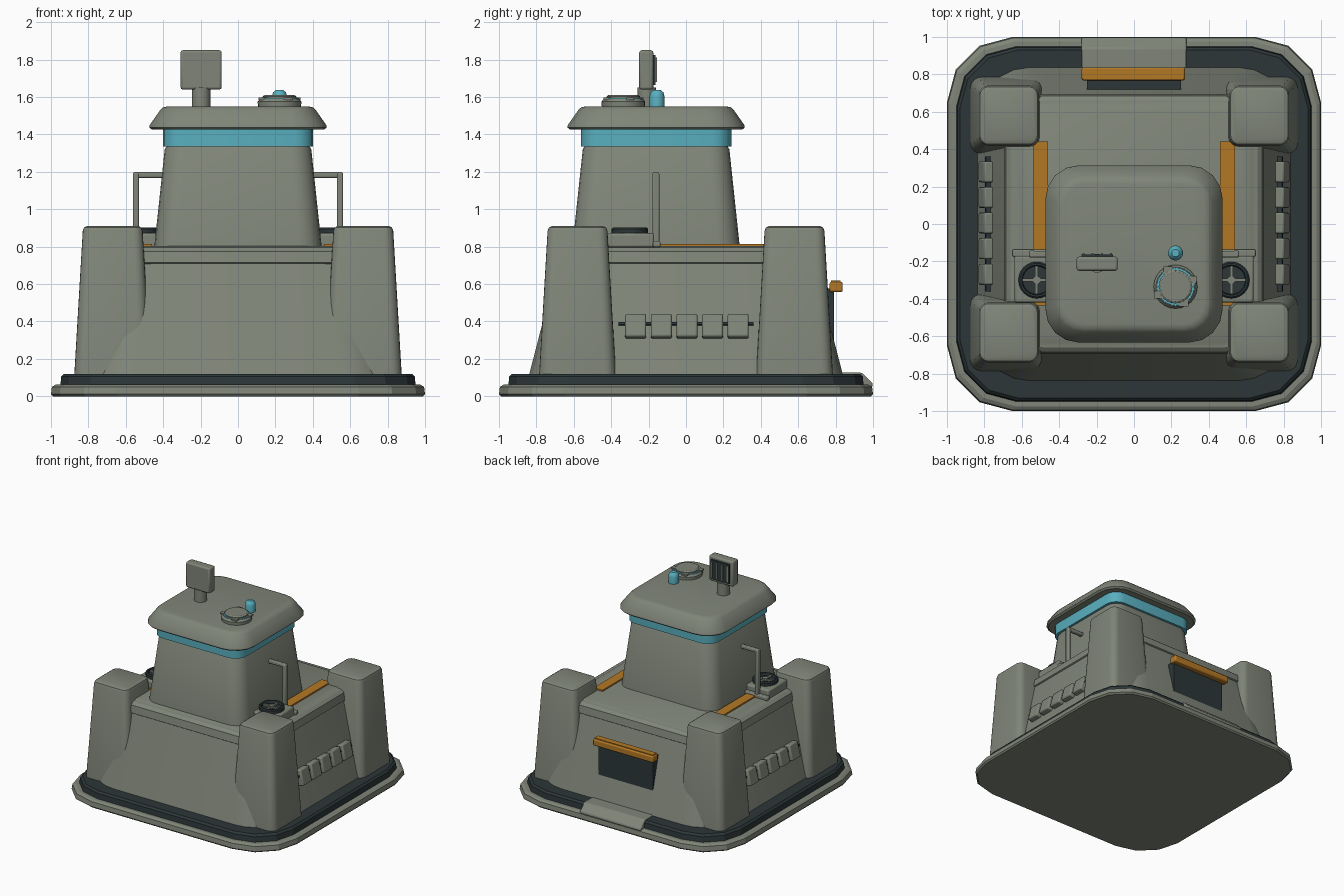
import bpy, bmesh, math
from mathutils import Matrix

cube = bpy.data.objects.get("Cube")
if cube:
    bpy.data.objects.remove(cube, do_unlink=True)


def material(name, rgb):
    m = bpy.data.materials.new(name)
    m.use_nodes = True
    m.diffuse_color = (*rgb, 1)
    m.node_tree.nodes["Principled BSDF"].inputs["Base Color"].default_value = (*rgb, 1)
    return m


GREY = material("grey_green", (0.215, 0.235, 0.19))
DARK = material("dark_slate", (0.025, 0.037, 0.04))
ORANGE = material("amber", (0.45, 0.19, 0.018))
BLUE = material("light_blue", (0.1, 0.43, 0.52))


def finish(name, bm, mat, bevel=0.0, smooth=True):
    bmesh.ops.recalc_face_normals(bm, faces=bm.faces)
    mesh = bpy.data.meshes.new(name)
    bm.to_mesh(mesh)
    bm.free()
    mesh.materials.append(mat)
    ob = bpy.data.objects.new(name, mesh)
    bpy.context.collection.objects.link(ob)
    if bevel:
        mod = ob.modifiers.new("soft_edges", 'BEVEL')
        mod.width = bevel
        mod.segments = 2
    if smooth:
        bpy.ops.object.select_all(action='DESELECT')
        ob.select_set(True)
        bpy.context.view_layer.objects.active = ob
        bpy.ops.object.shade_smooth_by_angle(angle=math.radians(32))
    return ob


def loft(name, rings, mat, cx=0, cy=0, seg=5, smooth=True):
    """Rounded square tower; each ring is (height, half width, corner radius)."""
    bm = bmesh.new()
    loops = []
    for z, h, r in rings:
        loop = []
        for q, (sx, sy) in enumerate(((1, 1), (-1, 1), (-1, -1), (1, -1))):
            for i in range(seg + 1):
                a = math.pi / 2 * (q + i / seg)
                loop.append(bm.verts.new((cx + sx * (h - r) + r * math.cos(a),
                                          cy + sy * (h - r) + r * math.sin(a), z)))
        loops.append(loop)
    n = len(loops[0])
    for a, b in zip(loops, loops[1:]):
        for i in range(n):
            j = (i + 1) % n
            bm.faces.new((a[i], a[j], b[j], b[i]))
    bm.faces.new(loops[0])
    bm.faces.new(loops[-1])
    return finish(name, bm, mat, smooth=smooth)


def box(name, x, y, z, mat, bevel=0.0, tilt=0.0):
    """Box from (min, max) ranges, optionally leaning about the y axis."""
    bm = bmesh.new()
    bmesh.ops.create_cube(bm, size=1)
    for v in bm.verts:
        v.co = [(hi - lo) * c for c, (lo, hi) in zip(v.co, (x, y, z))]
    bmesh.ops.rotate(bm, verts=bm.verts, matrix=Matrix.Rotation(tilt, 3, 'Y'))
    bmesh.ops.translate(bm, verts=bm.verts, vec=[sum(r) / 2 for r in (x, y, z)])
    return finish(name, bm, mat, bevel, bevel > 0)


def lathe(name, profile, mat, x, y, seg=24):
    """Turned part; profile is (radius, height) from bottom to top."""
    bm = bmesh.new()
    verts = [bm.verts.new((r, 0, z)) for r, z in [(0, profile[0][1])] + profile + [(0, profile[-1][1])]]
    edges = [bm.edges.new(p) for p in zip(verts, verts[1:])]
    bmesh.ops.spin(bm, geom=verts + edges, cent=(0, 0, 0), axis=(0, 0, 1),
                   angle=math.tau, steps=seg)
    bmesh.ops.remove_doubles(bm, verts=bm.verts, dist=0.0005)
    bmesh.ops.translate(bm, verts=bm.verts, vec=(x, y, 0))
    return finish(name, bm, mat)


# Foundation and skirt
loft("base_slab", [(0, 0.99, 0.35), (0.012, 1, 0.35), (0.05, 0.995, 0.35), (0.062, 0.975, 0.34)],
     GREY, seg=3, smooth=False)
loft("dark_skirt", [(0.055, 0.95, 0.32), (0.105, 0.945, 0.32), (0.12, 0.93, 0.31)],
     DARK, seg=3, smooth=False)

# Sloped main body and its deck
loft("main_body", [(0.11, 0.84, 0.28), (0.71, 0.685, 0.22)], GREY)
loft("deck_cap", [(0.705, 0.68, 0.2), (0.715, 0.695, 0.2), (0.775, 0.685, 0.2), (0.795, 0.66, 0.18),
                  (0.797, 0.635, 0.16), (0.803, 0.625, 0.16)], GREY)

# Corner pillars
for sx, side in ((1, "left"), (-1, "right")):
    for sy, end in ((-1, "front"), (1, "back")):
        loft(f"pillar_{end}_{side}",
             [(0.12, 0.205, 0.06), (0.885, 0.16, 0.05), (0.902, 0.153, 0.045), (0.91, 0.138, 0.035)],
             GREY, sx * 0.67, sy * 0.58)

# Cabin, window band and roof
CY = -0.16
loft("cabin", [(0.795, 0.448, 0.12), (1.32, 0.392, 0.11), (1.34, 0.38, 0.1)], GREY, 0, CY)
loft("window_band", [(1.335, 0.402, 0.1), (1.44, 0.402, 0.1)], BLUE, 0, CY, seg=4)
loft("roof", [(1.425, 0.46, 0.17), (1.437, 0.474, 0.18), (1.45, 0.472, 0.18), (1.53, 0.416, 0.14),
              (1.545, 0.4, 0.13), (1.55, 0.375, 0.11)], GREY, 0, CY, seg=4)
for i in (-1, 0, 1):
    box("roof_slot", (i * 0.03 - 0.005, i * 0.03 + 0.005), (0.282, 0.292), (1.47, 1.473), DARK)

# Sensor panel on the roof
lathe("sensor_post", [(0.05, 1.54), (0.05, 1.65)], GREY, -0.197, -0.21)
box("sensor_panel", (-0.307, -0.087), (-0.25, -0.175), (1.64, 1.85), GREY, 0.012)
box("sensor_screen", (-0.282, -0.112), (-0.176, -0.162), (1.665, 1.825), DARK)
for i in range(4):
    x = -0.27 + i * 0.0487
    box("sensor_slat", (x - 0.005, x + 0.005), (-0.17, -0.156), (1.68, 1.81), GREY)

# Roof hatch and beacon
lathe("hatch_ring", [(0.115, 1.545), (0.117, 1.575), (0.105, 1.59)], GREY, 0.222, -0.335)
lathe("hatch_glow", [(0.103, 1.585), (0.1, 1.594)], BLUE, 0.222, -0.335)
lathe("hatch_lid", [(0.09, 1.585), (0.09, 1.603), (0.08, 1.61)], GREY, 0.222, -0.335)
for a in (0.4, 2.0, 3.6, 5.2):
    x, y = 0.222 + 0.096 * math.cos(a), -0.335 + 0.096 * math.sin(a)
    box("hatch_clamp", (x - 0.025, x + 0.025), (y - 0.02, y + 0.02), (1.585, 1.597), GREY)
lathe("beacon", [(0.04, 1.545), (0.04, 1.605), (0.034, 1.625), (0.02, 1.638)], BLUE, 0.222, -0.155)

LEAN = math.atan2(0.155, 0.6)
for s, side in ((1, "left"), (-1, "right")):
    def span(a, b):
        return tuple(sorted((s * a, s * b)))

    # Deck strip and fan housing
    box(f"deck_strip_{side}", span(0.46, 0.54), (-0.435, 0.44), (0.795, 0.815), ORANGE)
    box(f"fan_housing_{side}", span(0.4, 0.64), (-0.42, -0.17), (0.795, 0.872), GREY, 0.012)
    fx, fy = s * 0.52, -0.3
    lathe(f"fan_ring_{side}", [(0.098, 0.865), (0.098, 0.895), (0.09, 0.902), (0.08, 0.902),
                              (0.075, 0.88)], DARK, fx, fy)
    lathe(f"fan_hub_{side}", [(0.022, 0.875), (0.022, 0.9)], GREY, fx, fy, 12)
    box(f"fan_bar_x_{side}", (fx - 0.075, fx + 0.075), (fy - 0.008, fy + 0.008), (0.878, 0.893), GREY)
    box(f"fan_bar_y_{side}", (fx - 0.008, fx + 0.008), (fy - 0.075, fy + 0.075), (0.878, 0.893), GREY)

    # Bent rail joining the deck to the cabin
    box(f"rail_post_{side}", span(0.53, 0.562), (-0.18, -0.142), (0.795, 1.195), GREY, 0.008)
    box(f"rail_arm_{side}", span(0.39, 0.562), (-0.178, -0.144), (1.168, 1.198), GREY, 0.008)
    box(f"rail_foot_{side}", span(0.42, 0.65), (-0.176, -0.136), (0.797, 0.83), GREY, 0.008)

    # Row of armour plates on the sloped flank
    px = 0.778
    box(f"plate_bar_{side}", span(px - 0.01, px + 0.016), (-0.36, 0.36), (0.38, 0.394), DARK, 0, -s * LEAN)
    for i in range(5):
        y = (i - 2) * 0.137 + 0.005
        box(f"flank_plate_{side}_{i + 1}", span(px - 0.02, px + 0.04), (y - 0.056, y + 0.056),
            (0.31, 0.438), GREY, 0.01, -s * LEAN)

# Rear door, its awning and the entry ramp
box("rear_door", (-0.25, 0.25), (0.69, 0.79), (0.25, 0.575), DARK)
box("rear_awning", (-0.28, 0.272), (0.768, 0.838), (0.557, 0.612), ORANGE, 0.01)
box("awning_lip", (-0.272, 0.264), (0.775, 0.825), (0.605, 0.618), ORANGE)

bm = bmesh.new()
ramp = [(0.8, 0.05), (0.998, 0.05), (0.998, 0.07), (0.94, 0.126), (0.8, 0.126)]
face = bm.faces.new([bm.verts.new((-0.28, y, z)) for y, z in ramp])
ext = bmesh.ops.extrude_face_region(bm, geom=[face])
bmesh.ops.translate(bm, vec=(0.56, 0, 0),
                    verts=[v for v in ext["geom"] if isinstance(v, bmesh.types.BMVert)])
finish("rear_ramp", bm, GREY, 0.008)
